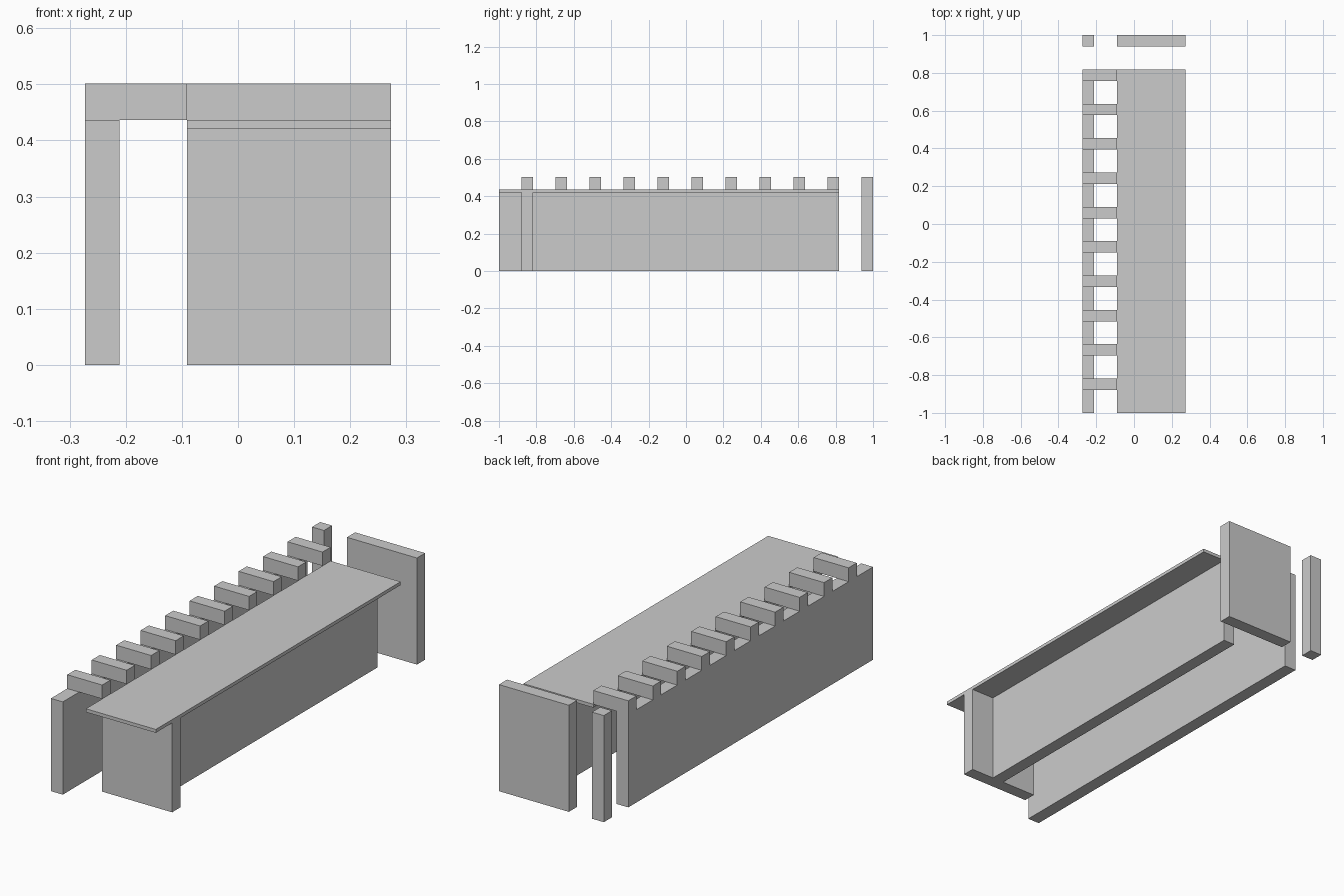
import bpy

if "Cube" in bpy.data.objects:
    bpy.data.objects.remove(bpy.data.objects["Cube"])

U = 2 / 33          # plank thickness
H_SEAT = 0.42       # underside of the bench top
H_WALL = 0.436      # top of bench and low wall
H_TOP = 0.501       # full height
X0, X1 = -4.5 * U, 4.5 * U
XB = -1.5 * U       # inner edge of the bench side
Y0, Y1 = -1.0, 13.5 * U


def box(name, x, y, z):
    """Axis-aligned box from (min, max) ranges."""
    bpy.ops.mesh.primitive_cube_add(size=1, location=[sum(r) / 2 for r in (x, y, z)])
    ob = bpy.context.object
    ob.name = name
    ob.scale = [r[1] - r[0] for r in (x, y, z)]
    bpy.ops.object.transform_apply(location=False, rotation=False, scale=True)
    return ob


# Long low wall on the left
box("side_wall", (X0, -0.211), (Y0, Y1), (0, H_WALL))

# Row of cross slats resting on the wall
for i in range(10):
    y = -14.5 * U + 3 * U * i
    box(f"slat_{i + 1}", (X0, XB), (y, y + U), (H_WALL, H_TOP))

# Bench: thin top, front leg panel and long inset support
box("bench_top", (XB, X1), (Y0, Y1), (H_SEAT, H_WALL))
box("front_leg_panel", (XB, X1), (-14.5 * U, -13.5 * U), (0, H_SEAT))
box("bench_support", (1.5 * U, 2.5 * U), (-13.5 * U, Y1), (0, H_SEAT))

# Free-standing back panel and post
box("back_panel", (XB, X1), (15.5 * U, 1.0), (0, H_TOP))
box("back_post", (X0, -0.211), (15.5 * U, 1.0), (0, H_TOP))
